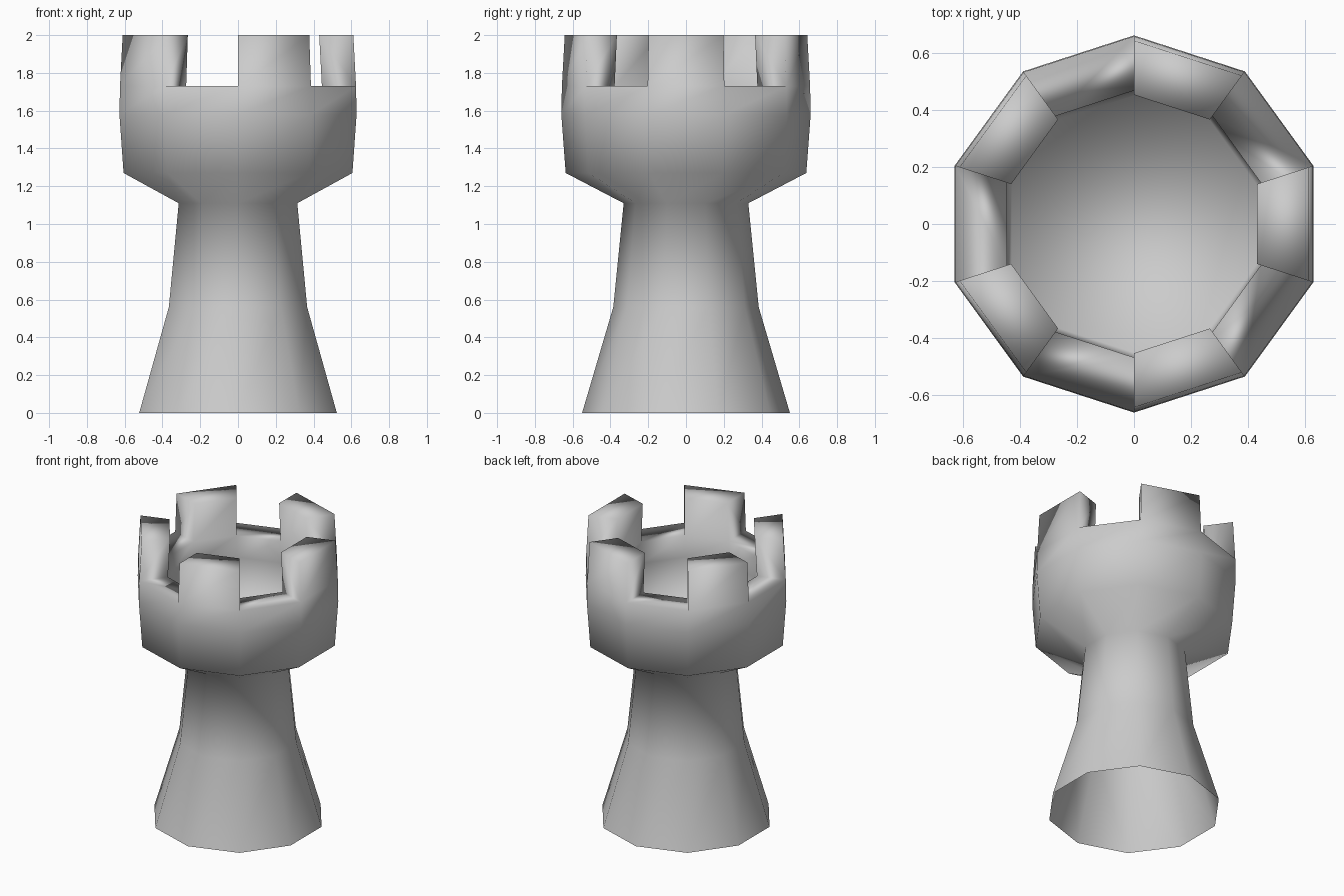
import bpy, bmesh, math

if "Cube" in bpy.data.objects:
    bpy.data.objects.remove(bpy.data.objects["Cube"])

SIDES = 10
bm = bmesh.new()


def ring(r, z):
    return [bm.verts.new((r * math.cos(math.radians(90 + 36 * k)),
                          r * math.sin(math.radians(90 + 36 * k)), z))
            for k in range(SIDES)]


def wall(a, b, k):
    n = (k + 1) % SIDES
    bm.faces.new((a[k], a[n], b[n], b[k]))


# Outer shell from the open base up to the notch level, then the inner cup
outer = [ring(r, z) for r, z in ((0.55, 0), (0.385, 0.56), (0.33, 1.11),
                                 (0.637, 1.27), (0.66, 1.58), (0.657, 1.73))]
inner = [ring(r, z) for r, z in ((0.467, 1.73), (0.467, 1.58), (0.45, 1.3))]
for rings in (outer, inner):
    for a, b in zip(rings, rings[1:]):
        for k in range(SIDES):
            wall(a, b, k)
bm.faces.new(inner[-1])

# Rim: notch floors alternate with raised battlements
out_low, in_low = outer[-1], inner[0]
out_top, in_top = ring(0.642, 2), ring(0.452, 2)
for k in range(SIDES):
    if k % 2 == 0:
        wall(out_low, in_low, k)
    else:
        wall(out_low, out_top, k)
        wall(out_top, in_top, k)
        wall(in_top, in_low, k)
    bm.faces.new((out_low[k], out_top[k], in_top[k], in_low[k]))

bmesh.ops.recalc_face_normals(bm, faces=bm.faces[:])
mesh = bpy.data.meshes.new("chess_tower")
bm.to_mesh(mesh)
bm.free()
mesh.shade_smooth()
tower = bpy.data.objects.new("chess_tower", mesh)
bpy.context.collection.objects.link(tower)
